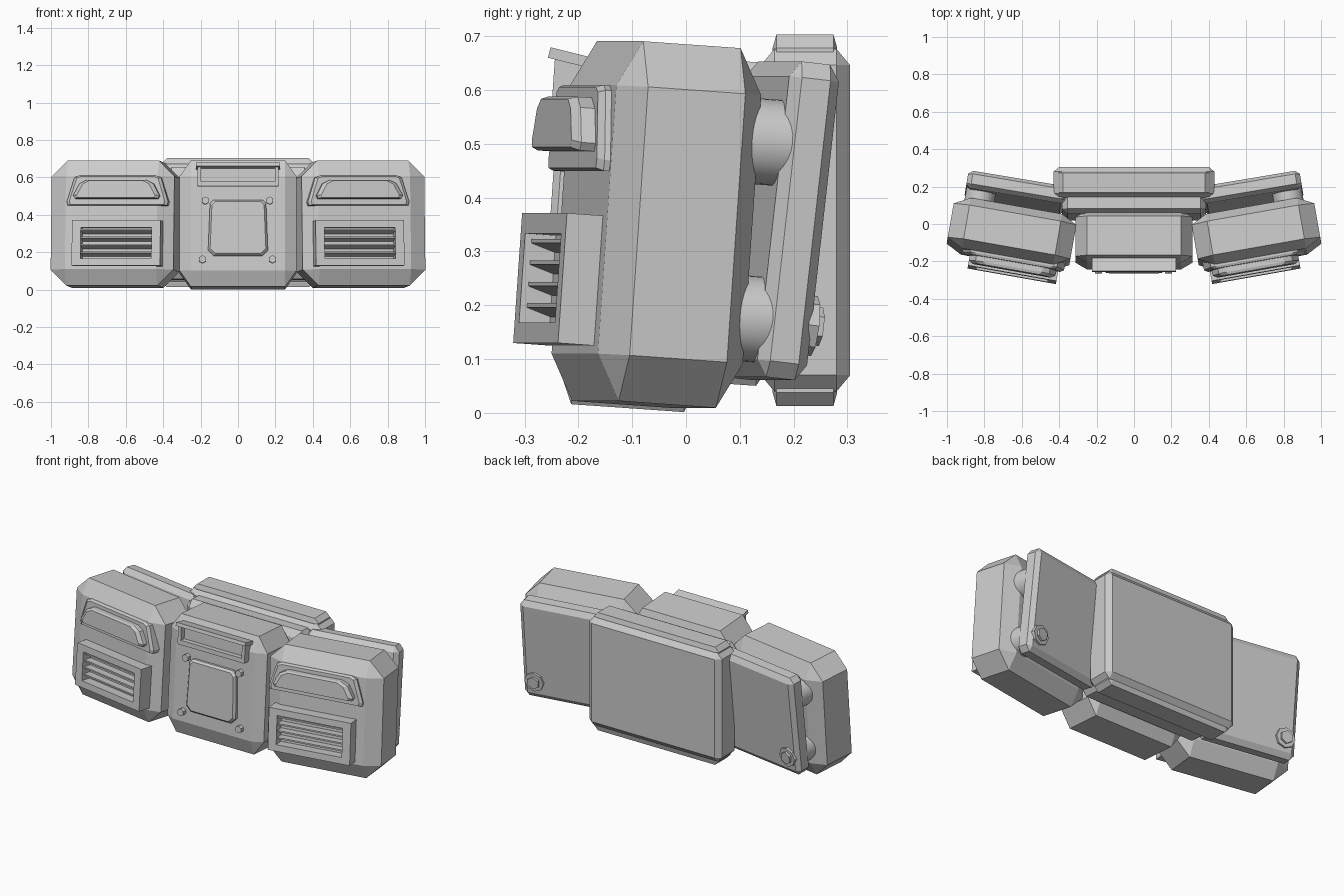
import bpy, bmesh
from math import radians
from mathutils import Matrix, Vector
from itertools import product

if "Cube" in bpy.data.objects:
    bpy.data.objects.remove(bpy.data.objects["Cube"], do_unlink=True)

GREY = (0.6, 0.6, 0.6, 1)
mat = bpy.data.materials.new("plain_grey")
mat.use_nodes = True
mat.diffuse_color = GREY
mat.node_tree.nodes["Principled BSDF"].inputs["Base Color"].default_value = GREY


def finish(name, bm, frame, smooth=False):
    bm.transform(frame)
    bmesh.ops.recalc_face_normals(bm, faces=bm.faces)
    mesh = bpy.data.meshes.new(name)
    bm.to_mesh(mesh)
    bm.free()
    mesh.materials.append(mat)
    ob = bpy.data.objects.new(name, mesh)
    bpy.context.collection.objects.link(ob)
    if smooth:
        bpy.ops.object.select_all(action='DESELECT')
        ob.select_set(True)
        bpy.context.view_layer.objects.active = ob
        bpy.ops.object.shade_smooth_by_angle()
    return ob


def hull(name, points, frame):
    bm = bmesh.new()
    for p in points:
        bm.verts.new(p)
    bmesh.ops.convex_hull(bm, input=bm.verts)
    bmesh.ops.dissolve_limit(bm, angle_limit=radians(1), verts=bm.verts, edges=bm.edges)
    return finish(name, bm, frame)


def block(name, centre, half, cut, frame):
    """Box with chamfered edges; cut may differ per axis."""
    pts = []
    for s in product((-1, 1), repeat=3):
        for axis in range(3):
            pts.append([centre[i] + s[i] * (half[i] - (0 if i == axis else cut[i]))
                        for i in range(3)])
    return hull(name, pts, frame)


def box(name, centre, half, frame, tilt=0):
    bm = bmesh.new()
    size = Matrix.Diagonal((2 * half[0], 2 * half[1], 2 * half[2], 1))
    bmesh.ops.create_cube(bm, size=1, matrix=Matrix.Translation(centre)
                          @ Matrix.Rotation(radians(tilt), 4, 'X') @ size)
    return finish(name, bm, frame)


def disc(name, centre, radius, depth, frame, sides=32, top=None):
    """Cylinder lying along the y axis."""
    bm = bmesh.new()
    bmesh.ops.create_cone(bm, cap_ends=True, segments=sides, radius1=radius,
                          radius2=top or radius, depth=depth,
                          matrix=Matrix.Translation(centre) @ Matrix.Rotation(radians(90), 4, 'X'))
    return finish(name, bm, frame, sides > 8)


def slab(name, centre, outline, layers, frame):
    """Raised plate: outline (x, z) repeated at each (y, inset scale)."""
    pts = [(centre[0] + x * k, y, centre[1] + z * k) for y, k in layers for x, z in outline]
    return hull(name, pts, frame)


def placed(location, turn, lean, side=1):
    return (Matrix.Scale(side, 4, Vector((1, 0, 0))) @ Matrix.Translation(location)
            @ Matrix.Rotation(radians(turn), 4, 'Z') @ Matrix.Rotation(radians(lean), 4, 'X'))


# Centre module
mid = placed((0, -0.085, 0.346), 0, -4)
block("centre_module", (0, 0, 0), (0.312, 0.14, 0.338), (0.06, 0.035, 0.085), mid)
slab("hatch", (0, -0.026),
     [(-.16, -.12), (-.13, -.15), (.13, -.15), (.16, -.12),
      (.15, .13), (.13, .15), (-.13, .15), (-.15, .13)],
     [(-0.13, 1), (-0.155, 1), (-0.168, 0.93)], mid)
for x, z in ((-.175, .12), (.17, .12), (-.19, -.195), (.185, -.195)):
    disc("hatch_bolt", (x, -0.145, z), 0.021, 0.04, mid, 6)

# Hooded slot above the hatch
box("slot_hood", (0, -0.145, 0.303), (0.225, 0.047, 0.01), mid, -10)
box("slot_back", (0, -0.13, 0.25), (0.215, 0.018, 0.05), mid)
box("slot_sill", (0, -0.15, 0.208), (0.215, 0.03, 0.013), mid)
for s in (-1, 1):
    box("slot_end", (s * 0.207, -0.148, 0.25), (0.01, 0.032, 0.05), mid)

# Spacer and rear pack
block("spacer", (0, 0.19, 0.02), (0.385, 0.07, 0.3), (0.03, 0.025, 0.04), mid)
upright = Matrix.Identity(4)
block("rear_pack", (0, 0.222, 0.358), (0.43, 0.083, 0.318), (0.03, 0.025, 0.03), upright)
block("rear_pack_core", (0, 0.221, 0.358), (0.405, 0.06, 0.345), (0.025, 0.007, 0.025), upright)

for side, word in ((1, "left"), (-1, "right")):
    # Side module
    f = placed((0.655, -0.055, 0.35), 10, -4, side)
    block(word + "_module", (0, 0, 0), (0.333, 0.137, 0.335), (0.085, 0.045, 0.085), f)

    # Lamp on its sloped base
    slab(word + "_lamp_base", (-0.035, 0.165),
         [(-.27, -.075), (.27, -.075), (.275, -.055), (.235, .075),
          (.21, .085), (-.21, .085), (-.235, .075), (-.275, -.055)],
         [(-0.09, 1), (-0.148, 1), (-0.16, 0.94)], f)
    slab(word + "_lamp", (-0.035, 0.175),
         [(-.225, -.05), (.225, -.05), (.235, -.035), (.2, .03),
          (.16, .05), (-.16, .05), (-.2, .03), (-.235, -.035)],
         [(-0.14, 1), (-0.187, 1), (-0.202, 0.9)], f)

    # Vent frame with louvres
    cx, cz, y = -0.04, -0.114, -0.165
    for s in (-1, 1):
        box(word + "_vent_rail", (cx, y, cz + s * 0.102), (0.24, 0.04, 0.019), f)
        box(word + "_vent_post", (cx + s * 0.216, y, cz), (0.024, 0.04, 0.085), f)
    box(word + "_vent_back", (cx, -0.135, cz), (0.2, 0.012, 0.09), f)
    for i in range(4):
        z = cz - 0.06 + i * 0.04
        hull(word + "_louvre", [(cx + s * 0.195, ly, z + lz) for s in (-1, 1)
             for ly, lz in ((-0.135, -.012), (-0.135, .014), (-0.192, .014), (-0.192, .006))], f)

    # Tilted rear plate with hex bolt
    r = placed((0.63, 0.168, 0.357), 9.5, -6.5, side)
    block(word + "_rear_plate", (0, 0, 0), (0.27, 0.047, 0.295), (0.025, 0.02, 0.03), r)
    disc(word + "_bolt_washer", (0.2, 0.05, -0.19), 0.056, 0.02, r, 8)
    disc(word + "_bolt_head", (0.2, 0.06, -0.19), 0.036, 0.025, r, 6)

    # Round mounts between module and plate
    for z in (0.165, -0.165):
        disc(word + "_mount", (0.2, 0.165, z), 0.08, 0.09, f)
